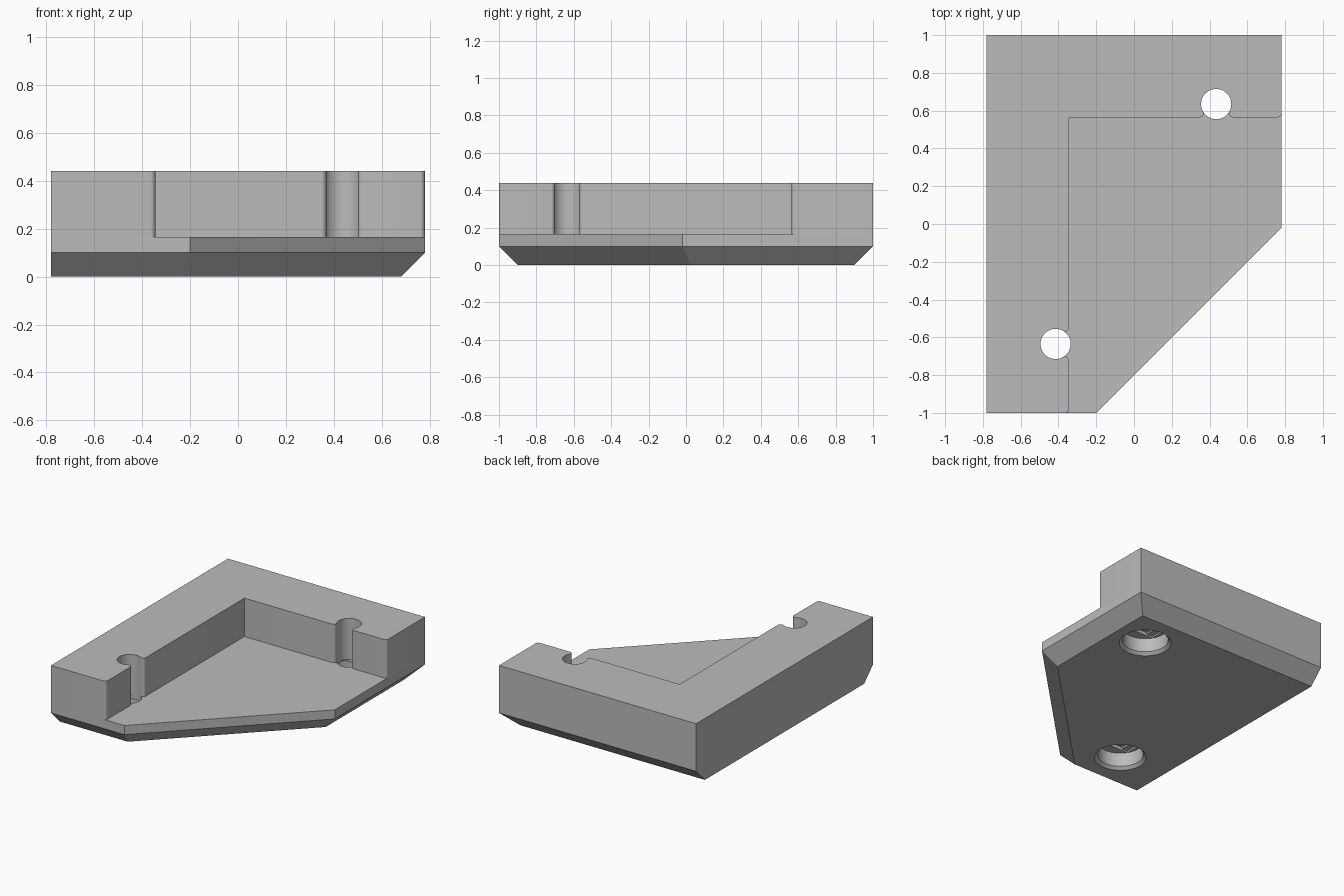
import bpy, bmesh
from math import cos, sin, radians

cube = bpy.data.objects.get("Cube")
if cube:
    bpy.data.objects.remove(cube, do_unlink=True)

GREY = (0.5, 0.5, 0.5, 1.0)
grey = bpy.data.materials.new("plain grey")
grey.use_nodes = True
grey.diffuse_color = GREY
grey.node_tree.nodes["Principled BSDF"].inputs["Base Color"].default_value = GREY

X, Y = 0.78, 1.0             # half sizes of the footprint
CHAMFER, FLOOR, TOP = 0.1, 0.165, 0.44
HOLE, ROUND = 0.08, 0.02     # screw hole and wall rounding radii
HOLES = [(-0.415, -0.635), (0.435, 0.635)]


def arc(centre, radius, start, end, steps):
    angles = [radians(start + (end - start) * i / steps) for i in range(steps + 1)]
    return [(centre[0] + radius * cos(a), centre[1] + radius * sin(a)) for a in angles]


def circle(centre, radius):
    return arc(centre, radius, 0, 360, 48)[:-1]


def rectangle(centre, hx, hy):
    return [(centre[0] + sx * hx, centre[1] + sy * hy)
            for sx, sy in ((-1, -1), (1, -1), (1, 1), (-1, 1))]


def solid(name, levels, bottom=True):
    """Loft a stack of (outline, height) levels into a capped solid."""
    bm = bmesh.new()
    rings = [[bm.verts.new((x, y, z)) for x, y in outline] for outline, z in levels]
    for low, high in zip(rings, rings[1:]):
        for i in range(len(low)):
            j = (i + 1) % len(low)
            bm.faces.new((low[i], low[j], high[j], high[i]))
    bm.faces.new(rings[-1])
    if bottom:
        bm.faces.new(rings[0][::-1])
    mesh = bpy.data.meshes.new(name)
    bm.to_mesh(mesh)
    bm.free()
    mesh.materials.append(grey)
    obj = bpy.data.objects.new(name, mesh)
    bpy.context.collection.objects.link(obj)
    return obj


def cut(target, cutter):
    cutter.hide_render = True
    cutter.hide_set(True)
    cutter.display_type = 'WIRE'
    mod = target.modifiers.new(cutter.name, 'BOOLEAN')
    mod.operation, mod.solver, mod.object = 'DIFFERENCE', 'EXACT', cutter
    bpy.context.view_layer.objects.active = target
    bpy.ops.object.modifier_apply(modifier=mod.name)
    bpy.data.objects.remove(cutter, do_unlink=True)


def footprint(inset):
    """Rectangle with one cut corner; the -x side is never inset."""
    diagonal = 0.8 - inset * 2 ** 0.5
    x, y = X - inset, Y - inset
    return [(-X, -y), (diagonal - y, -y), (x, x - diagonal), (x, y), (-X, y)]


def notch(centre, turn):
    """Screw hole opening through a wall face, with rounded lips."""
    def lip(side):
        a = radians(side * 60 + turn)
        d = HOLE + ROUND
        return centre[0] + d * cos(a), centre[1] + d * sin(a)
    return (arc(lip(-1), ROUND, turn, turn + 120, 8)
            + arc(centre, HOLE, turn - 60, turn - 300, 32)[1:-1]
            + arc(lip(1), ROUND, turn + 240, turn + 360, 8))


# Base plate, chamfered underneath
base = solid("base_plate", [(footprint(CHAMFER), 0), (footprint(0), CHAMFER),
                            (footprint(0), FLOOR)])

# Screw holes with countersunk recesses and stepped ceilings underneath
for c in HOLES:
    cut(base, solid("recess_cutter", [(circle(c, 0.192), -0.02), (circle(c, 0.152), 0.02),
                                      (circle(c, 0.152), 0.12)]))
    cut(base, solid("slot_cutter", [(rectangle(c, 0.128, 0.081), 0.05),
                                    (rectangle(c, 0.128, 0.081), 0.132)]))
    cut(base, solid("square_cutter", [(rectangle(c, 0.081, 0.081), 0.05),
                                      (rectangle(c, 0.081, 0.081), 0.144)]))
    cut(base, solid("hole_cutter", [(circle(c, HOLE), -0.1), (circle(c, HOLE), 0.3)]))

# L-shaped corner wall
wall_x = HOLES[0][0] + 0.07
wall_y = HOLES[1][1] - 0.07
outline = [(-X, Y), (-X, -Y)]
outline += arc((wall_x - ROUND, -Y + ROUND), ROUND, -90, 0, 8)
outline += notch(HOLES[0], 0)
outline += [(wall_x, wall_y)]
outline += notch(HOLES[1], -90)
outline += arc((X - ROUND, wall_y + ROUND), ROUND, -90, 0, 8)
outline += [(X, Y)]
wall = solid("corner_wall", [(outline, FLOOR), (outline, TOP)], bottom=False)

# Smooth the round surfaces, keep edges sharp
for obj in (base, wall):
    bpy.ops.object.select_all(action='DESELECT')
    obj.select_set(True)
    bpy.context.view_layer.objects.active = obj
    bpy.ops.object.shade_smooth_by_angle(angle=radians(30))
